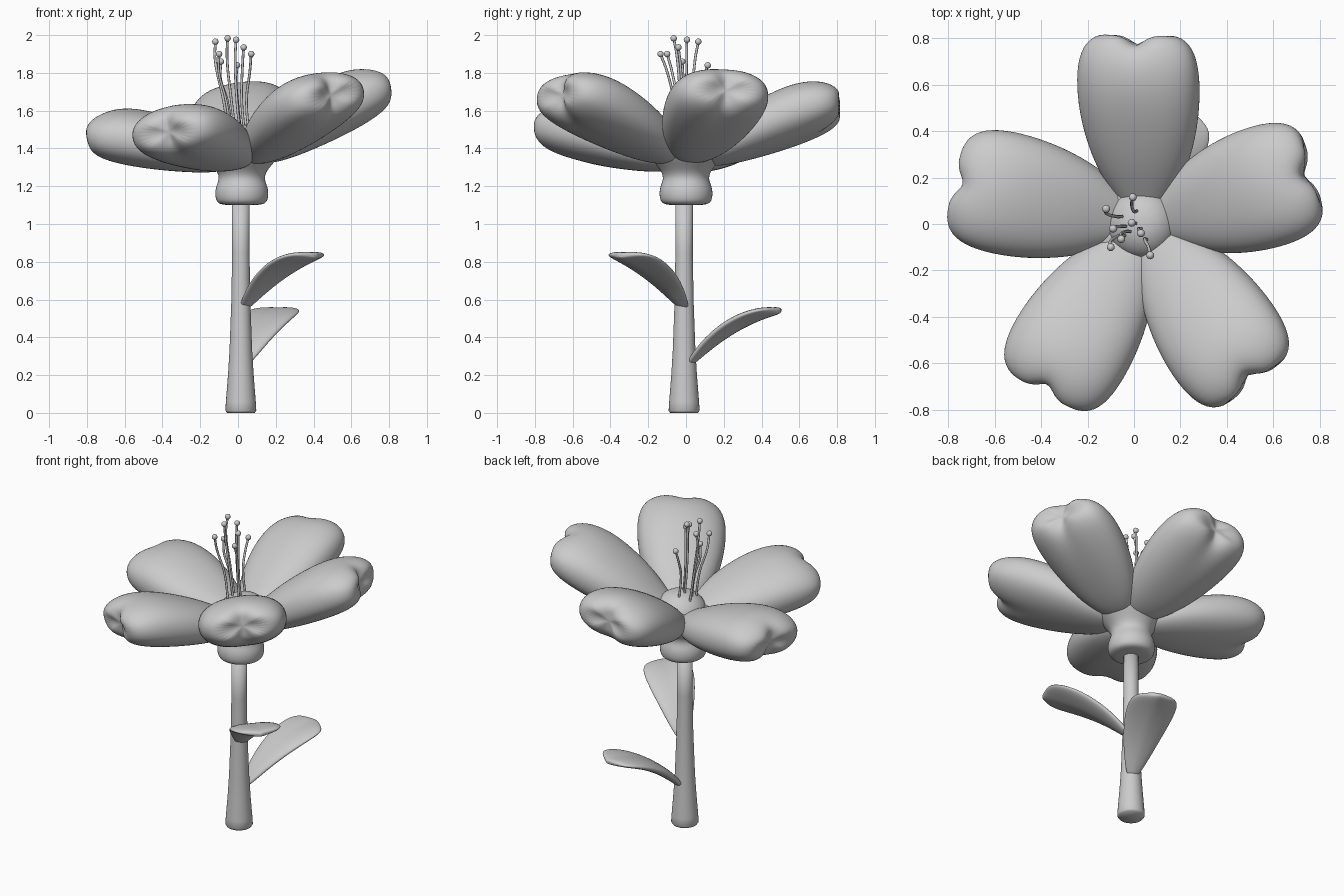
import bpy, bmesh, math
from mathutils import Vector, Matrix

if "Cube" in bpy.data.objects:
    bpy.data.objects.remove(bpy.data.objects["Cube"])


def add_object(name, bm, subsurf=0):
    bmesh.ops.recalc_face_normals(bm, faces=bm.faces)
    me = bpy.data.meshes.new(name)
    bm.to_mesh(me)
    bm.free()
    for p in me.polygons:
        p.use_smooth = True
    ob = bpy.data.objects.new(name, me)
    bpy.context.collection.objects.link(ob)
    if subsurf:
        mod = ob.modifiers.new("smooth", 'SUBSURF')
        mod.levels = mod.render_levels = subsurf
    return ob


def skin_rings(bm, rings, start, end):
    """Join rings of vertices and close both ends with a fan."""
    n = len(rings[0])
    for a, b in zip(rings, rings[1:]):
        for i in range(n):
            j = (i + 1) % n
            bm.faces.new((a[i], a[j], b[j], b[i]))
    for pole, ring in ((start, rings[0]), (end, rings[-1])):
        for i in range(n):
            bm.faces.new((ring[i], ring[(i + 1) % n], pole))


def lathe(name, profile, centre, sides=32, subsurf=0):
    """Revolve (radius, z) points; first and last points lie on the axis."""
    bm = bmesh.new()
    cx, cy = centre
    rings = [[bm.verts.new((cx + r * math.cos(2 * math.pi * i / sides),
                            cy + r * math.sin(2 * math.pi * i / sides), z))
              for i in range(sides)] for r, z in profile[1:-1]]
    skin_rings(bm, rings, bm.verts.new((cx, cy, profile[0][1])),
               bm.verts.new((cx, cy, profile[-1][1])))
    return add_object(name, bm, subsurf)


def blade(name, rows, matrix, notch=0.0, fold=0.0, square=1.0, sides=24):
    """Loft a petal or leaf along x; rows are (x, z, half width, half thickness)."""
    bm = bmesh.new()
    length = rows[-1][0]

    def vert(x, y, z):
        x -= notch * math.exp(-(y / 0.05) ** 2) * max(0, x / length) ** 6
        return bm.verts.new(matrix @ Vector((x, y, z + fold * abs(y))))

    rings = []
    for x, z, w, h in rows[1:-1]:
        ring = []
        for i in range(sides):
            a = 2 * math.pi * i / sides
            c, s = math.cos(a), math.sin(a)
            ring.append(vert(x, w * math.copysign(abs(c) ** square, c),
                             z + h * math.copysign(abs(s) ** square, s)))
        rings.append(ring)
    skin_rings(bm, rings, vert(rows[0][0], 0, rows[0][1]),
               vert(rows[-1][0], 0, rows[-1][1]))
    return add_object(name, bm, 2)


# Stem and cup under the flower
lathe("stem", [(0, 0), (0.074, 0), (0.082, 0.012), (0.079, 0.06), (0.068, 0.2), (0.06, 0.33),
               (0.05, 0.6), (0.046, 0.85), (0.046, 1.15), (0, 1.15)], (0.015, -0.01))
lathe("calyx", [(0, 1.1), (0.11, 1.1), (0.143, 1.118), (0.146, 1.19), (0.12, 1.235),
                (0.132, 1.28), (0.18, 1.33), (0.225, 1.39), (0.2, 1.43), (0, 1.45)],
      (0.02, 0), 16, 2)

# Flower head: five plump petals around a dome, tilted toward -x
pivot = Vector((0.04, 0, 1.37))
tilt = Matrix.Translation(pivot) @ Matrix.Rotation(math.radians(-8.5), 4, 'Y')
petal_rows = [(0.03, -0.01, 0, 0), (0.05, 0.0, 0.075, 0.055), (0.14, 0.03, 0.14, 0.095),
              (0.25, 0.08, 0.203, 0.13), (0.40, 0.145, 0.25, 0.155),
              (0.55, 0.203, 0.27, 0.166), (0.68, 0.238, 0.266, 0.151),
              (0.775, 0.252, 0.232, 0.115), (0.82, 0.257, 0.15, 0.068), (0.828, 0.257, 0, 0)]
# turn, extra pitch, length factor
petals = [(16, -2, 0.985), (89, 0, 1.01), (167, -4, 0.98), (241, -6, 1.0), (307, -1, 1.06)]
for k, (turn, pitch, stretch) in enumerate(petals):
    m = (tilt @ Matrix.Rotation(math.radians(turn), 4, 'Z')
         @ Matrix.Rotation(math.radians(-pitch), 4, 'Y') @ Matrix.Diagonal((stretch, 1, 1, 1)))
    blade(f"petal_{k + 1}", petal_rows, m, notch=0.07, square=0.88)
dome = lathe("flower_centre", [(0, -0.05), (0.15, -0.05), (0.165, 0.03), (0.14, 0.1),
                               (0.08, 0.145), (0, 0.16)], (0, 0), 16, 2)
dome.matrix_world = tilt

# Stamens: bent filaments with round tips
tips = [(-.12, .065, 1.965), (-.1, -.1, 1.9), (-.09, -.02, 1.86), (-.055, -.065, 1.983),
        (-.01, .005, 1.975), (-.005, .115, 1.84), (.03, -.04, 1.935), (.07, -.135, 1.9)]
for k, tip in enumerate(tips):
    x, y, z = tip
    pts = [(0.02 + 0.55 * x, 0.5 * y, 1.46), (0.65 * x, 0.5 * y, 1.66),
           (0.97 * x - 0.005, 0.75 * y, z - 0.09), tip]
    cu = bpy.data.curves.new(f"filament_{k + 1}", 'CURVE')
    cu.dimensions = '3D'
    cu.bevel_depth = 0.007
    cu.bevel_resolution = 2
    sp = cu.splines.new('BEZIER')
    sp.bezier_points.add(len(pts) - 1)
    for bp, p in zip(sp.bezier_points, pts):
        bp.co = p
        bp.handle_left_type = bp.handle_right_type = 'AUTO'
    bpy.context.collection.objects.link(bpy.data.objects.new(f"filament_{k + 1}", cu))
    bm = bmesh.new()
    bmesh.ops.create_uvsphere(bm, u_segments=16, v_segments=10, radius=0.017,
                              matrix=Matrix.Translation(tip))
    add_object(f"anther_{k + 1}", bm)

# Leaves: thin arched blades with a centre fold
leaf_rows = [(0, 0, 0, 0), (0.005, 0.0, 0.035, 0.025), (0.09, 0.085, 0.08, 0.036),
             (0.2, 0.168, 0.12, 0.038), (0.32, 0.23, 0.148, 0.036), (0.42, 0.263, 0.152, 0.029),
             (0.48, 0.275, 0.125, 0.022), (0.502, 0.277, 0.06, 0.014), (0.507, 0.277, 0, 0)]
for name, angle, base in (("upper_leaf", -42, (0.025, -0.005, 0.555)),
                          ("lower_leaf", 68, (0.03, 0.015, 0.263))):
    m = Matrix.Translation(base) @ Matrix.Rotation(math.radians(angle), 4, 'Z')
    blade(name, leaf_rows, m, notch=-0.02, fold=0.07)
